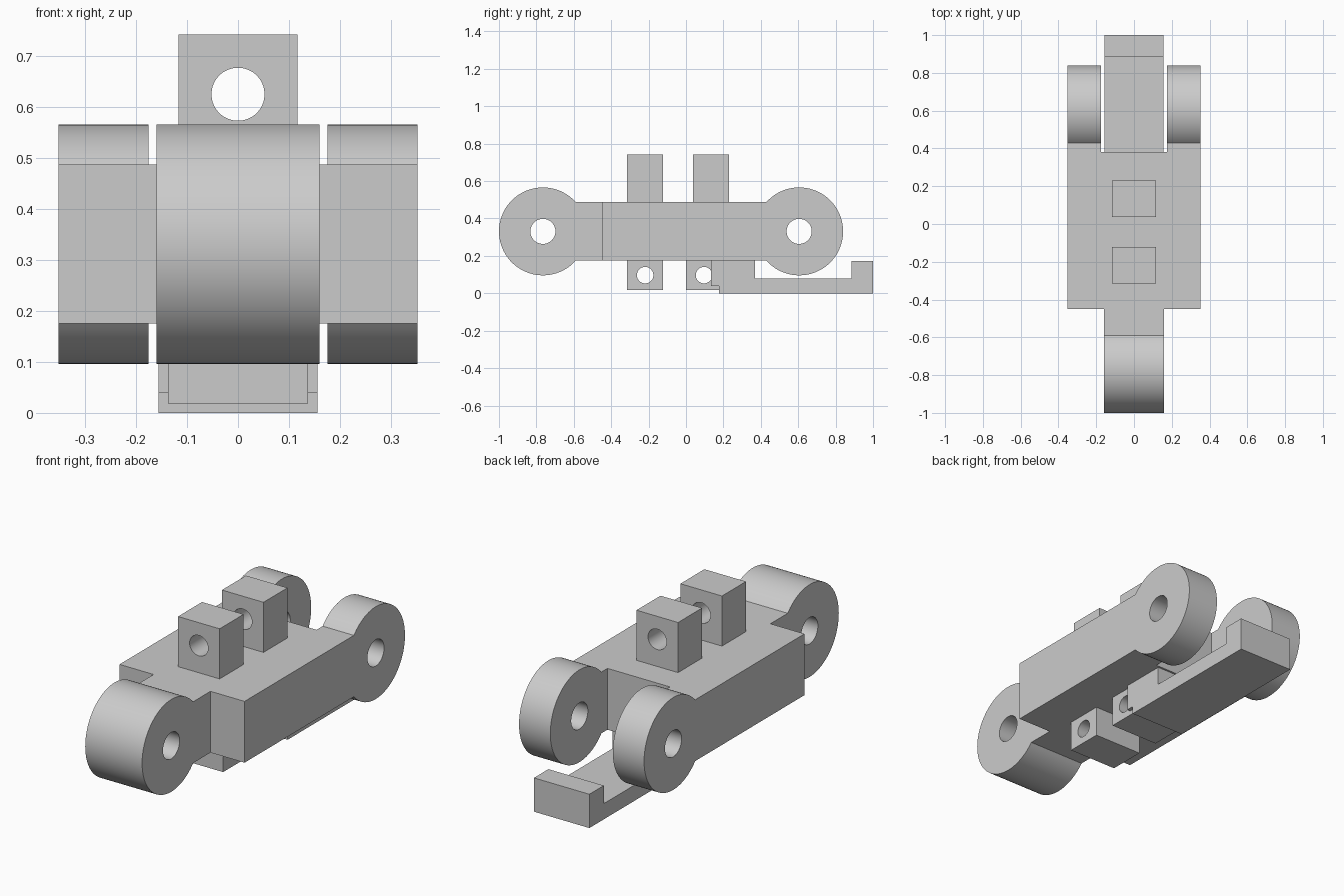
import bpy, bmesh, math
from mathutils import Vector

if "Cube" in bpy.data.objects:
    bpy.data.objects.remove(bpy.data.objects["Cube"], do_unlink=True)

grey = bpy.data.materials.new("light_grey")
grey.use_nodes = True
grey.diffuse_color = (0.6, 0.6, 0.6, 1)
grey.node_tree.nodes["Principled BSDF"].inputs["Base Color"].default_value = (0.6, 0.6, 0.6, 1)

# Shared dimensions
HALF_W = 0.352                 # half width of the link
SLOT = 0.176                   # half width of the rear slot
LOW, HIGH, AXIS = 0.175, 0.487, 0.331
R_EYE, R_PIN = 0.235, 0.067
FRONT_Y, REAR_Y = -0.765, 0.605


def prism(name, profile, x0, x1):
    """Extrude a side profile of (y, z) points from x0 to x1."""
    bm = bmesh.new()
    face = bm.faces.new([bm.verts.new((x0, y, z)) for y, z in profile])
    out = bmesh.ops.extrude_face_region(bm, geom=[face])
    moved = [v for v in out["geom"] if isinstance(v, bmesh.types.BMVert)]
    bmesh.ops.translate(bm, verts=moved, vec=Vector((x1 - x0, 0, 0)))
    bmesh.ops.recalc_face_normals(bm, faces=bm.faces)
    mesh = bpy.data.meshes.new(name)
    bm.to_mesh(mesh)
    bm.free()
    mesh.materials.append(grey)
    obj = bpy.data.objects.new(name, mesh)
    bpy.context.collection.objects.link(obj)
    return obj


def block(name, half_x, y0, y1, z0, z1):
    return prism(name, [(y0, z0), (y1, z0), (y1, z1), (y0, z1)], -half_x, half_x)


def eye_arm(name, y_eye, y_root, x0, x1):
    """Round eye that blends into a flat arm reaching back to y_root."""
    side = 1 if y_eye > y_root else -1
    start = math.pi - math.asin((HIGH - AXIS) / R_EYE)
    steps = 72
    arc = []
    for i in range(steps + 1):
        a = start - 2 * start * i / steps
        arc.append((y_eye + side * R_EYE * math.cos(a), AXIS + R_EYE * math.sin(a)))
    return prism(name, [(y_root, HIGH), (arc[0][0], HIGH)] [:1] + arc + [(y_root, 2 * AXIS - HIGH)], x0, x1)


def rod(radius, location, axis):
    rotation = (0, math.pi / 2, 0) if axis == "x" else (math.pi / 2, 0, 0)
    bpy.ops.mesh.primitive_cylinder_add(vertices=64, radius=radius, depth=2,
                                        location=location, rotation=rotation)
    obj = bpy.context.object
    obj.data.materials.append(grey)
    return obj


def combine(target, tool, operation):
    mod = target.modifiers.new(operation.lower(), "BOOLEAN")
    mod.operation, mod.solver, mod.object = operation, "EXACT", tool
    bpy.context.view_layer.objects.active = target
    bpy.ops.object.modifier_apply(modifier=mod.name)
    bpy.data.objects.remove(tool, do_unlink=True)


def smooth(obj):
    bpy.ops.object.select_all(action="DESELECT")
    obj.select_set(True)
    bpy.context.view_layer.objects.active = obj
    bpy.ops.object.shade_smooth_by_angle(angle=math.radians(30))


# Link body with one front eye and a forked rear
body = block("link_body", HALF_W, -0.45, 0.38, 2 * AXIS - HIGH, HIGH)
combine(body, eye_arm("front_eye", FRONT_Y, -0.4, -0.16, 0.16), "UNION")
for x0, x1 in ((SLOT, HALF_W), (-HALF_W, -SLOT)):
    combine(body, eye_arm("rear_eye", REAR_Y, 0.3, x0, x1), "UNION")
for y in (FRONT_Y, REAR_Y):
    combine(body, rod(R_PIN, (0, y, AXIS), "x"), "DIFFERENCE")
smooth(body)

# Upper lugs, bored front to back
for name, y0, y1 in (("front", -0.315, -0.122), ("rear", 0.038, 0.231)):
    lug = block(name + "_upper_lug", 0.117, y0, y1, HIGH - 0.01, 0.742)
    combine(lug, rod(0.052, (0, (y0 + y1) / 2, 0.625), "y"), "DIFFERENCE")
    smooth(lug)

# Lower lugs, bored side to side
for name, y0, y1 in (("front", -0.315, -0.122), ("rear", 0, 0.193)):
    lug = block(name + "_lower_lug", 0.137, y0, y1, 0.018, LOW + 0.01)
    combine(lug, rod(0.044, (0, (y0 + y1) / 2, 0.097), "x"), "DIFFERENCE")
    smooth(lug)

# Hooked tail plate under the rear fork
prism("tail_hook", [(0.135, LOW + 0.01), (0.135, 0.04), (0.176, 0.04), (0.176, 0), (1, 0),
                    (1, 0.172), (0.884, 0.172), (0.884, 0.08), (0.37, 0.08),
                    (0.37, LOW + 0.01)], -0.156, 0.156)
